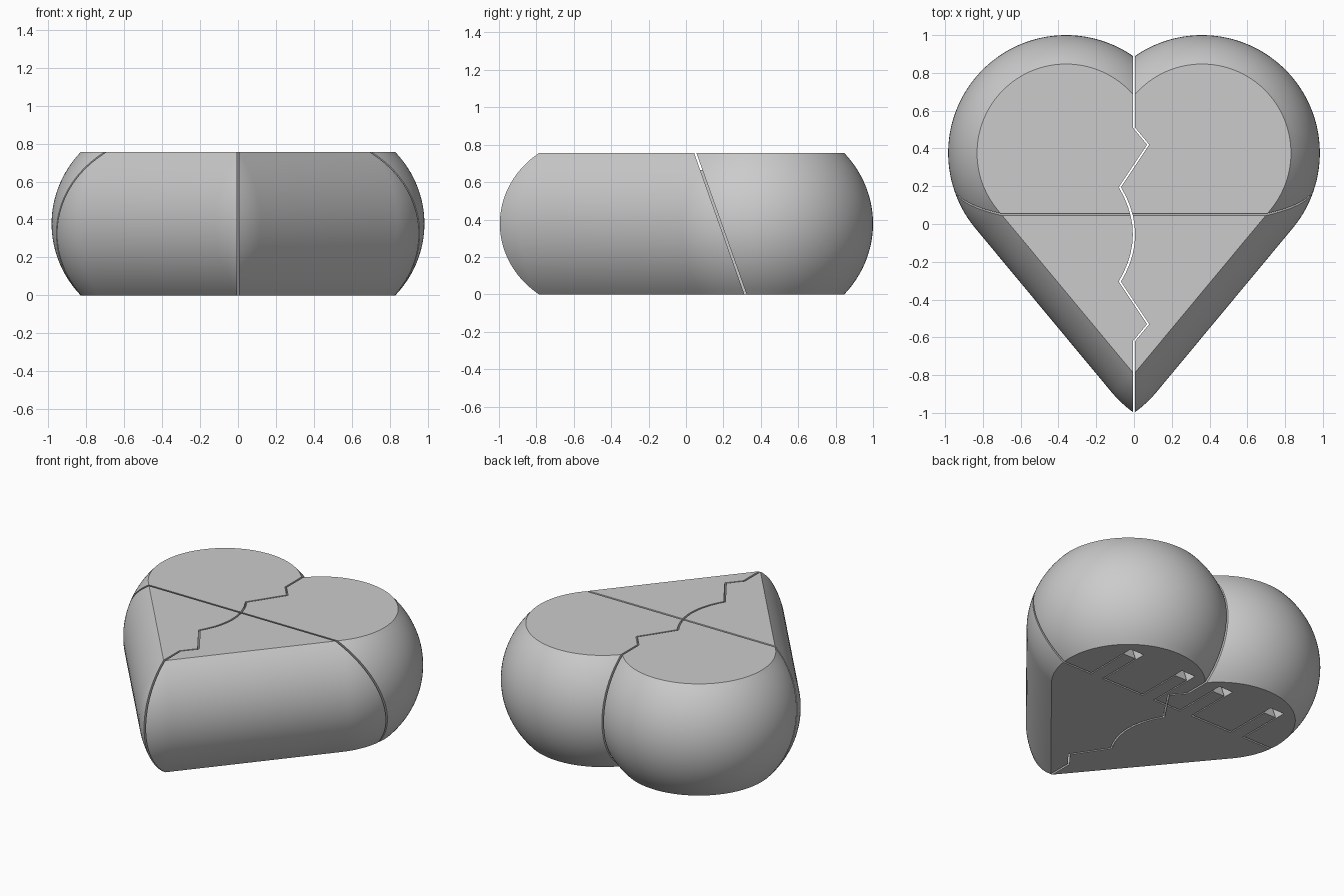
import bpy, bmesh, math

cube = bpy.data.objects.get("Cube")
if cube:
    bpy.data.objects.remove(cube, do_unlink=True)

HEIGHT = 0.755
RADIUS = 0.624          # widest lobe radius
FLAT_RADIUS = 0.471     # lobe radius at the flat top and bottom
LOBE, LOBE_Y, TIP_Y = 0.36, 0.376, -0.49
GAP = 0.006

grey = bpy.data.materials.new("plain_grey")
grey.use_nodes = True
grey.diffuse_color = (0.6, 0.6, 0.6, 1)
grey.node_tree.nodes["Principled BSDF"].inputs["Base Color"].default_value = (0.6, 0.6, 0.6, 1)


def make_object(name, bm):
    bmesh.ops.recalc_face_normals(bm, faces=bm.faces)
    mesh = bpy.data.meshes.new(name)
    bm.to_mesh(mesh)
    bm.free()
    obj = bpy.data.objects.new(name, mesh)
    bpy.context.collection.objects.link(obj)
    return obj


def loft(name, rings):
    """Closed solid through rings of equal point count."""
    bm = bmesh.new()
    loops = [[bm.verts.new(p) for p in ring] for ring in rings]
    for low, high in zip(loops, loops[1:]):
        for i in range(len(low)):
            j = (i + 1) % len(low)
            bm.faces.new((low[i], low[j], high[j], high[i]))
    bm.faces.new(loops[0])
    bm.faces.new(loops[-1])
    return make_object(name, bm)


def slope(z):
    """Position of the slanted cross cut at a height."""
    return 0.318 - 0.355 * z


def prism(name, poly, z0=-0.1, z1=0.9, slanted=False):
    rings = [[(x, y + (slope(z) if slanted else 0), z) for x, y in poly] for z in (z0, z1)]
    return loft(name, rings)


def box(name, x0, x1, y0, y1, **kw):
    return prism(name, [(x0, y0), (x1, y0), (x1, y1), (x0, y1)], slanted=True, **kw)


def boolean(obj, cutter, operation):
    mod = obj.modifiers.new("cut", "BOOLEAN")
    mod.object, mod.operation, mod.solver = cutter, operation, "EXACT"
    bpy.context.view_layer.update()
    result = bpy.data.meshes.new_from_object(obj.evaluated_get(bpy.context.evaluated_depsgraph_get()))
    obj.modifiers.clear()
    obj.data = result


def heart_outline(z):
    """Two mirrored rounded bars, each clipped at the centre plane."""
    mid = HEIGHT / 2
    drop = (z - mid) / mid
    r = math.sqrt(RADIUS ** 2 - (RADIUS ** 2 - FLAT_RADIUS ** 2) * drop ** 2)
    tangent = -math.atan2(2 * LOBE, LOBE_Y - TIP_Y)
    notch, tip = math.acos(-LOBE / r), -math.acos(LOBE / r)

    def arc(cx, cy, a, b, n):
        return [(cx + r * math.cos(a + (b - a) * i / n),
                 cy + r * math.sin(a + (b - a) * i / n)) for i in range(n + 1)]

    half = arc(LOBE, LOBE_Y, notch, tangent, 56) + arc(-LOBE, TIP_Y, tangent, tip, 8)
    half[0], half[-1] = (0, half[0][1]), (0, half[-1][1])
    return [(x, y, z) for x, y in half + [(-x, y) for x, y in half[-2:0:-1]]]


# Whole heart body
LEVELS = 28
heart = loft("heart_body", [heart_outline(HEIGHT * i / LEVELS) for i in range(LEVELS + 1)])

# Zigzag line with a bowed middle, running front to back
bow = [(-0.075 * (i / 5) ** 2, -0.055 + 0.05 * i) for i in range(-5, 6)]
crack = ([(0, -2), (0, -0.62), (0.075, -0.53)] + bow + [(0.075, 0.42), (0, 0.51), (0, 2)])
sides = {
    "left": prism("left_cutter", [(x + GAP, y) for x, y in crack] + [(2, 2), (2, -2)]),
    "right": prism("right_cutter", [(x - GAP, y) for x, y in crack] + [(-2, 2), (-2, -2)]),
}

# Slanted cross cut: tongues on the front pieces slide into slots in the back ones
ends = {
    "front": box("front_cutter", -2, 2, -3, -GAP),
    "back": box("back_cutter", -2, 2, GAP, 3),
}
helpers = list(sides.values()) + list(ends.values())
for x in (-0.56, -0.15, 0.15, 0.56):
    tongue = box("tongue", x - 0.045, x + 0.045, -0.1, 0.31, z1=0.665)
    slot = box("slot", x - 0.053, x + 0.053, -0.1, 0.38, z1=0.675)
    boolean(ends["front"], tongue, "UNION")
    boolean(ends["back"], slot, "DIFFERENCE")
    helpers += [tongue, slot]

# Four finished pieces
for end, end_cutter in ends.items():
    for side, side_cutter in sides.items():
        piece = heart.copy()
        piece.data = heart.data.copy()
        piece.name = piece.data.name = f"{end}_{side}_piece"
        bpy.context.collection.objects.link(piece)
        boolean(piece, end_cutter, "INTERSECT")
        boolean(piece, side_cutter, "INTERSECT")
        piece.data.materials.clear()
        piece.data.materials.append(grey)
        bpy.ops.object.select_all(action="DESELECT")
        piece.select_set(True)
        bpy.context.view_layer.objects.active = piece
        bpy.ops.object.shade_smooth_by_angle(angle=math.radians(30))

for obj in helpers + [heart]:
    bpy.data.objects.remove(obj, do_unlink=True)
